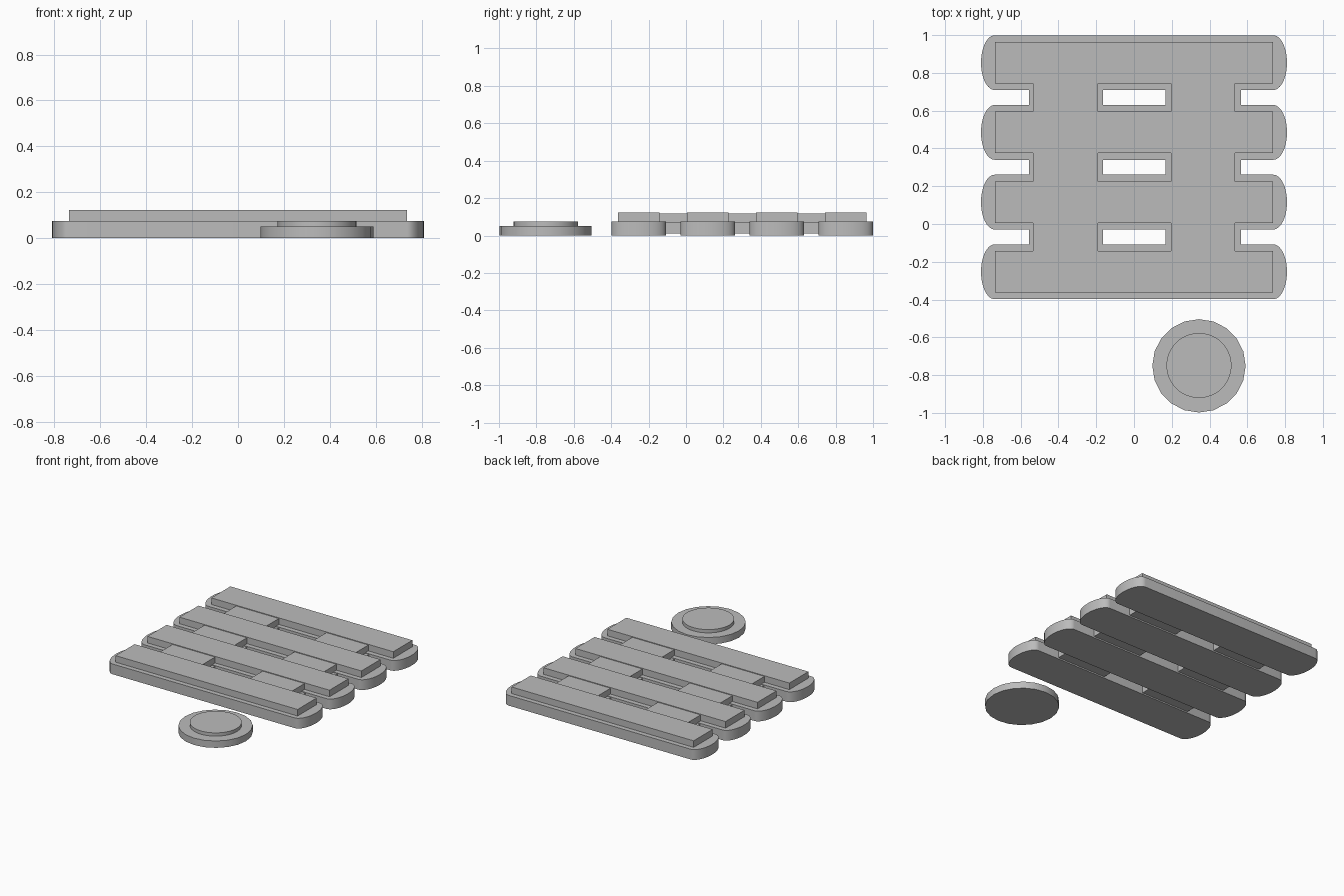
import bpy, bmesh, math

old = bpy.data.objects.get("Cube")
if old:
    bpy.data.objects.remove(old, do_unlink=True)

grey = bpy.data.materials.new("plain grey")
grey.use_nodes = True
tone = (0.5, 0.5, 0.5, 1)
grey.diffuse_color = tone
grey.node_tree.nodes["Principled BSDF"].inputs["Base Color"].default_value = tone


def prism(name, outline, z0, z1, smooth=False):
    """Extrude a counter-clockwise outline from z0 up to z1."""
    bm = bmesh.new()
    face = bm.faces.new([bm.verts.new((x, y, z0)) for x, y in outline])
    top = bmesh.ops.extrude_face_region(bm, geom=[face])["geom"]
    verts = [g for g in top if isinstance(g, bmesh.types.BMVert)]
    bmesh.ops.translate(bm, verts=verts, vec=(0, 0, z1 - z0))
    bmesh.ops.recalc_face_normals(bm, faces=bm.faces)
    mesh = bpy.data.meshes.new(name)
    bm.to_mesh(mesh)
    bm.free()
    mesh.materials.append(grey)
    obj = bpy.data.objects.new(name, mesh)
    bpy.context.collection.objects.link(obj)
    if smooth:
        bpy.ops.object.select_all(action='DESELECT')
        obj.select_set(True)
        bpy.context.view_layer.objects.active = obj
        bpy.ops.object.shade_smooth_by_angle(angle=math.radians(35))
    return obj


def rectangle(x0, x1, y0, y1):
    return [(x0, y0), (x1, y0), (x1, y1), (x0, y1)]


def arc(cx, cy, rx, ry, start, end, steps):
    angles = [math.radians(start + (end - start) * i / steps) for i in range(steps + 1)]
    return [(cx + rx * math.cos(a), cy + ry * math.sin(a)) for a in angles]


PITCH, HALF = 0.369, 0.145
SLAT_TOP, PLATE_TOP = 0.075, 0.123
centres = [-0.253 + PITCH * i for i in range(4)]

# Round-ended slats with a raised rectangular plate on each
for i, y in enumerate(centres, 1):
    outline = arc(0.737, y, 0.073, HALF, -90, 90, 24) + arc(-0.737, y, 0.073, HALF, 90, 270, 24)
    prism(f"slat_{i}", outline, 0, SLAT_TOP, smooth=True)
    prism(f"slat_plate_{i}", rectangle(-0.737, 0.737, y - 0.11, y + 0.11), SLAT_TOP, PLATE_TOP)

# Two stepped bridges across each gap between slats
for i, y in enumerate(centres[:-1], 1):
    mid = y + PITCH / 2
    for side, lower, upper in (("left", (0.168, 0.566), (0.195, 0.535)),
                               ("right", (-0.556, -0.165), (-0.535, -0.19))):
        prism(f"{side}_bridge_{i}", rectangle(*lower, mid - 0.041, mid + 0.041), 0.01, 0.071)
        prism(f"{side}_bridge_plate_{i}", rectangle(*upper, mid - 0.0755, mid + 0.0755), 0.071, 0.118)

# Separate stepped disc in front
prism("disc_base", arc(0.344, -0.751, 0.247, 0.247, 0, 342, 19), 0, 0.05, smooth=True)
prism("disc_cap", arc(0.344, -0.749, 0.172, 0.172, 0, 352.5, 47), 0.05, 0.074, smooth=True)
